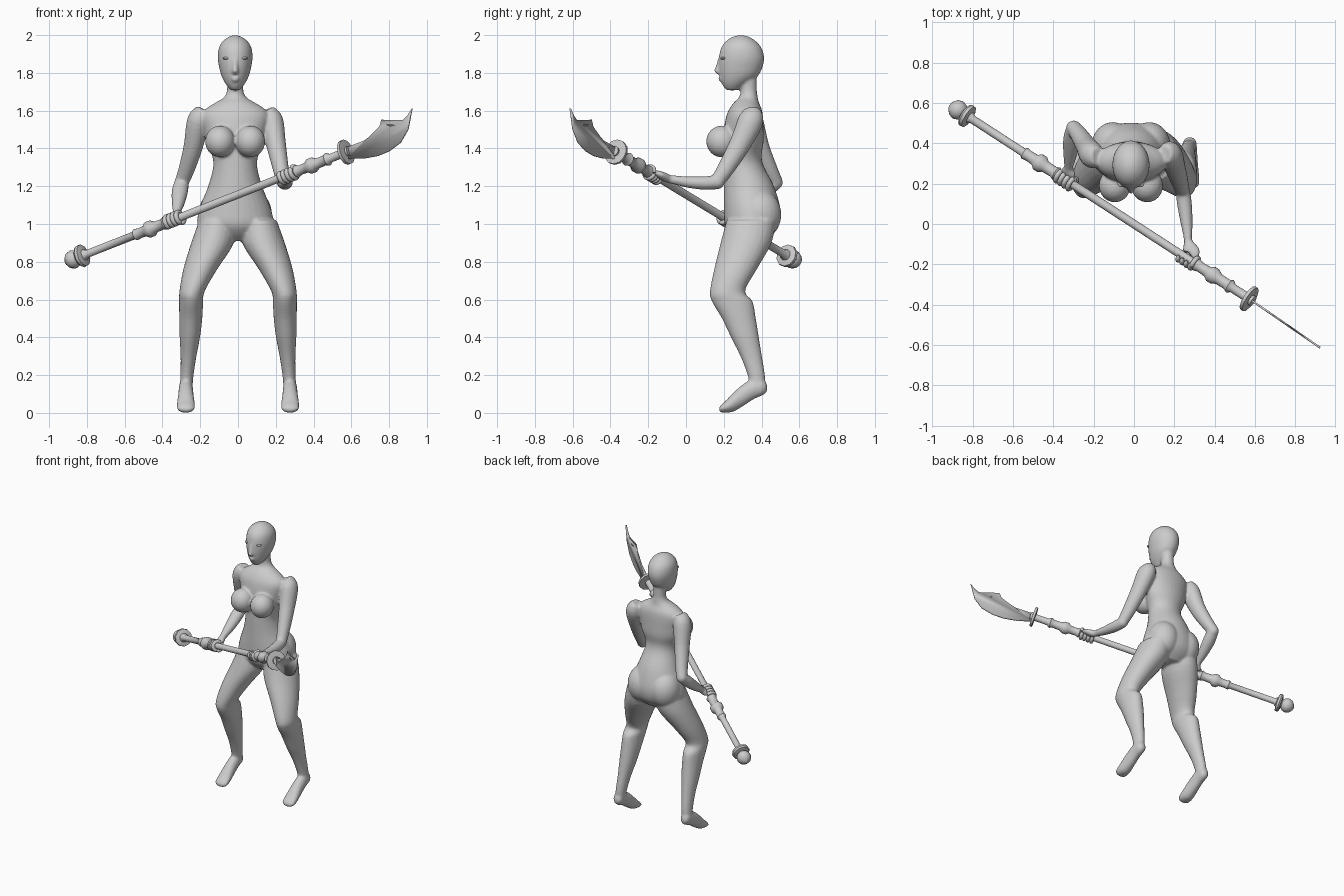
import bpy, bmesh, math
from mathutils import Vector, Matrix

Z, Y, X = Vector((0, 0, 1)), Vector((0, 1, 0)), Vector((1, 0, 0))
CX = -0.015  # centre line of the figure


def loft(bm, secs, axis=None, hint=X, sub=4, n=24):
    """Skin elliptical sections (x, y, z, a, b), splined between stations."""
    pts = []
    for i in range(len(secs) - 1):
        q = [secs[max(i - 1, 0)], secs[i], secs[i + 1], secs[min(i + 2, len(secs) - 1)]]
        for k in range(sub):
            t = k / sub
            pts.append([0.5 * (2 * b + (c - a) * t + (2 * a - 5 * b + 4 * c - d) * t * t
                               + (3 * b - a - 3 * c + d) * t ** 3) for a, b, c, d in zip(*q)])
    pts.append(list(secs[-1]))
    rings = []
    for i, p in enumerate(pts):
        c = Vector(p[:3])
        t = axis or (Vector(pts[min(i + 1, len(pts) - 1)][:3]) - Vector(pts[max(i - 1, 0)][:3])).normalized()
        u = (hint - t * hint.dot(t)).normalized()
        v = t.cross(u)
        a, b = max(p[3], 0.001), max(p[4], 0.001)
        rings.append([bm.verts.new(c + u * a * math.cos(w) + v * b * math.sin(w))
                      for w in (2 * math.pi * j / n for j in range(n))])
    for r, s in zip(rings, rings[1:]):
        for j in range(n):
            bm.faces.new((r[j], r[(j + 1) % n], s[(j + 1) % n], s[j]))
    bm.faces.new(rings[0][::-1])
    bm.faces.new(rings[-1])


def ball(bm, c, r):
    bmesh.ops.create_uvsphere(bm, u_segments=24, v_segments=16, radius=1,
                              matrix=Matrix.Translation(c) @ Matrix.Diagonal((*r, 1)))


def finish(bm, name, angle=40):
    bmesh.ops.recalc_face_normals(bm, faces=bm.faces)
    me = bpy.data.meshes.new(name)
    bm.to_mesh(me)
    bm.free()
    ob = bpy.data.objects.new(name, me)
    bpy.context.collection.objects.link(ob)
    bpy.ops.object.select_all(action='DESELECT')
    ob.select_set(True)
    bpy.context.view_layer.objects.active = ob
    bpy.ops.object.shade_smooth_by_angle(angle=math.radians(angle))
    return ob


# weapon axis, parametrised by x
P0, P1 = Vector((-0.88, 0.57, 0.81)), Vector((0.57, -0.37, 1.38))
D = (P1 - P0).normalized()


def on_axis(x):
    return P0 + (P1 - P0) * ((x - P0.x) / (P1.x - P0.x))


def lathe(name, prof, n=20):
    bm = bmesh.new()
    loft(bm, [(*on_axis(x), r, r) for x, r in prof], D, Z, 1, n)
    return finish(bm, name)


body = bmesh.new()
# torso
torso = [(.35, .91, .09, .07), (.35, .95, .165, .115), (.35, 1.0, .20, .145), (.35, 1.08, .19, .15),
         (.333, 1.2, .143, .133), (.307, 1.3, .117, .107), (.30, 1.36, .122, .10),
         (.305, 1.43, .15, .105), (.305, 1.5, .165, .105), (.31, 1.57, .178, .097),
         (.315, 1.61, .155, .085), (.32, 1.645, .10, .065), (.33, 1.67, .06, .05),
         (.332, 1.71, .043, .043), (.33, 1.80, .045, .045)]
loft(body, [(CX, y, z, a, b) for y, z, a, b in torso], Z, n=32)
# head
head = [(.245, 1.708, .022, .03), (.25, 1.725, .038, .05), (.262, 1.75, .056, .075),
        (.28, 1.785, .073, .102), (.289, 1.83, .085, .116), (.294, 1.88, .092, .12),
        (.293, 1.93, .087, .108), (.291, 1.965, .068, .082), (.29, 1.99, .036, .045),
        (.29, 2.0, .006, .006)]
loft(body, [(CX, y, z, a, b) for y, z, a, b in head], Z, n=32)
# nose and lips
loft(body, [(CX, .185, 1.885, .008, .012), (CX, .172, 1.84, .011, .014),
            (CX, .167, 1.808, .017, .017), (CX, .178, 1.792, .012, .01)], Z)
ball(body, (CX, .184, 1.773), (.024, .014, .007))
ball(body, (CX, .186, 1.761), (.02, .014, .007))

for s in (-1, 1):
    # bust and seat
    ball(body, (CX + s * .08, .19, 1.437), (.079, .083, .084))
    ball(body, (CX + s * .09, .39, 1.05), (.105, .115, .13))
    # leg
    leg = [(.11, .345, 1.02, .095, .13), (.135, .318, .90, .113, .135), (.20, .262, .76, .09, .113),
           (.243, .22, .645, .067, .093), (.248, .245, .59, .064, .108), (.25, .28, .50, .061, .09),
           (.255, .312, .40, .054, .074), (.262, .345, .30, .042, .057), (.27, .372, .20, .035, .046),
           (.275, .38, .13, .034, .04)]
    loft(body, [(s * x, y, z, a, b) for x, y, z, a, b in leg], Z)
    # foot on the ball of the toes
    foot = [(.43, .13, .012, .014), (.41, .137, .032, .042), (.36, .128, .037, .055),
            (.30, .092, .041, .058), (.25, .056, .046, .05), (.215, .035, .048, .034),
            (.19, .024, .044, .023), (.176, .02, .025, .012)]
    loft(body, [(s * .276, y, z, a, b) for y, z, a, b in foot], Y)

# arms: one reaching forward, one bent back
arms = [
    [(.155, .345, 1.605, .035, .045), (.178, .343, 1.55, .06, .067), (.20, .29, 1.43, .053, .058),
     (.225, .215, 1.30, .043, .046), (.24, .165, 1.225, .036, .038)],
    [(.24, .175, 1.222, .035, .037), (.25, .10, 1.217, .037, .036), (.26, .01, 1.222, .03, .03),
     (.267, -.07, 1.235, .021, .023), (.268, -.10, 1.24, .02, .022)],
    [(-.18, .335, 1.605, .035, .045), (-.208, .342, 1.55, .06, .066), (-.237, .385, 1.41, .051, .056),
     (-.272, .44, 1.29, .043, .045), (-.298, .475, 1.222, .038, .038)],
    [(-.298, .475, 1.222, .038, .037), (-.308, .42, 1.172, .043, .039), (-.316, .35, 1.115, .035, .033),
     (-.323, .29, 1.07, .023, .024), (-.325, .27, 1.055, .021, .023)],
]
for secs in arms:
    loft(body, secs)
ball(body, (.241, .166, 1.222), (.036, .038, .038))
ball(body, (-.299, .475, 1.22), (.038, .038, .038))

# hands: palm fused to the body, fingers curled round the shaft
for name, gx, wrist, turn in (("right_hand", .265, Vector((.268, -.09, 1.238)), -1),
                              ("left_hand", -.34, Vector((-.325, .28, 1.06)), 1)):
    c = on_axis(gx)
    w = wrist - c
    w = (w - D * w.dot(D)).normalized()
    v = D.cross(w)
    palm = c + w * .036 - v * turn * .005
    loft(body, [(*wrist, .022, .022), (*wrist.lerp(palm, .5), .036, .023), (*palm, .044, .02),
                (*(palm - w * .012), .04, .014)], hint=D)
    bm = bmesh.new()
    digits = [(-.037 + .025 * i, .1, 4.3, turn) for i in range(4)] + [(.046, .0, 2.6, -turn)]
    for off, a0, a1, sgn in digits:
        arc = []
        for k in range(8):
            a = a0 + (a1 - a0) * k / 7
            p = c + D * off + (w * math.cos(a) + v * sgn * math.sin(a)) * .031
            r = .006 if k == 7 else .0125
            arc.append((*p, r, r))
        loft(bm, arc, hint=D, sub=2, n=10)
    finish(bm, name)

ob = finish(body, "body")
m = ob.modifiers.new("fuse", 'REMESH')
m.mode, m.voxel_size, m.use_smooth_shade = 'VOXEL', 0.008, True
m = ob.modifiers.new("soften", 'SMOOTH')
m.factor, m.iterations = 0.5, 5

# eyes
white = bpy.data.materials.new("eye_white")
white.diffuse_color = (.95, .95, .95, 1)
bm = bmesh.new()
for s in (-1, 1):
    ball(bm, (CX + s * .045, .199, 1.877), (.021, .016, .008))
finish(bm, "eyes").data.materials.append(white)

# shaft with turned collars and round pommel
lathe("shaft", [(-.912, .001), (-.907, .02), (-.892, .042), (-.872, .05), (-.853, .042), (-.845, .032),
                (-.81, .03), (-.80, .021), (-.55, .021), (-.54, .031), (-.52, .027), (-.49, .029),
                (-.475, .044), (-.455, .044), (-.44, .03), (-.40, .028), (-.385, .036), (-.37, .021),
                (.30, .021), (.31, .033), (.33, .026), (.365, .028), (.38, .041), (.40, .041),
                (.42, .028), (.46, .027), (.475, .036), (.49, .023), (.55, .023), (.59, .028)])
lathe("pommel_ring", [(-.842, .03), (-.838, .055), (-.83, .062), (-.818, .06), (-.812, .03)], 10)
lathe("guard", [(.562, .03), (.564, .068), (.577, .068), (.579, .03)], 12)

# blade, an outline in the upright plane of the shaft
edge = [(.575, 1.345), (.67, 1.347), (.74, 1.36), (.80, 1.385), (.86, 1.43), (.90, 1.50), (.922, 1.612),
        (.90, 1.575), (.875, 1.55), (.84, 1.525), (.81, 1.517), (.785, 1.527), (.762, 1.552),
        (.75, 1.515), (.735, 1.492), (.67, 1.442), (.575, 1.405)]
bm = bmesh.new()
bm.faces.new([bm.verts.new((x, -.37 - .69 * (x - .57), z)) for x, z in edge])
bmesh.ops.triangulate(bm, faces=bm.faces[:])
ob = finish(bm, "blade")
m = ob.modifiers.new("thickness", 'SOLIDIFY')
m.thickness, m.offset = 0.01, 0
